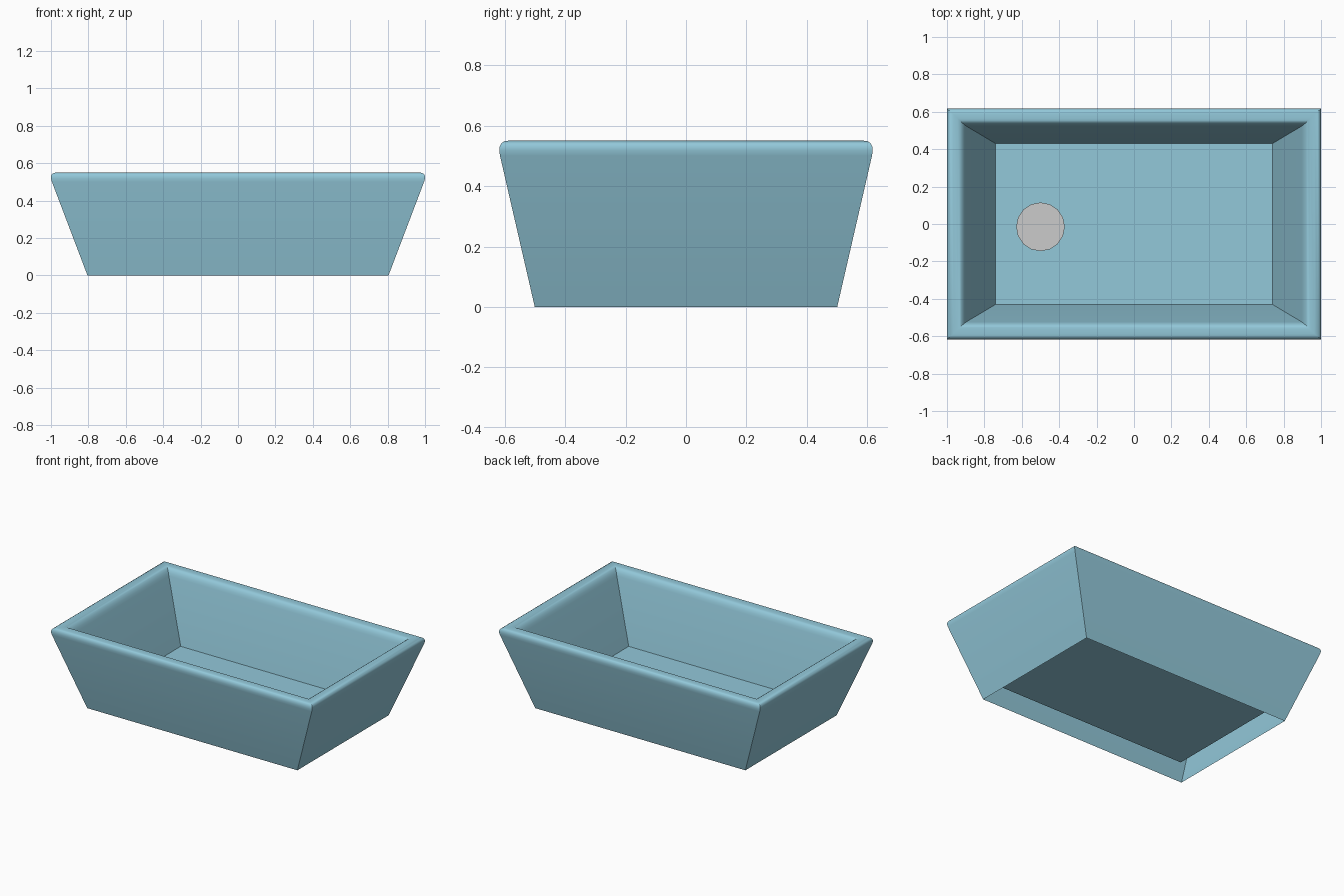
import bpy, bmesh, math
from mathutils import Vector

if "Cube" in bpy.data.objects:
    bpy.data.objects.remove(bpy.data.objects["Cube"])


def curve(a, c, b, n=5):
    """Rounded corner from a to b, pulled towards c."""
    a, c, b = Vector(a), Vector(c), Vector(b)
    return [a * (1 - t) ** 2 + c * 2 * t * (1 - t) + b * t * t
            for t in (i / n for i in range(n + 1))]


def finish(name, bm, angle):
    mesh = bpy.data.meshes.new(name)
    bm.to_mesh(mesh)
    bm.free()
    ob = bpy.data.objects.new(name, mesh)
    bpy.context.collection.objects.link(ob)
    bpy.ops.object.select_all(action='DESELECT')
    ob.select_set(True)
    bpy.context.view_layer.objects.active = ob
    bpy.ops.object.shade_smooth_by_angle(angle=math.radians(angle))
    return ob


# Basin: rectangular rings (half width, half depth, height) from the open
# underside, up the outer wall, over the rolled rim and down to the floor
rings = [Vector((0.805, 0.50, 0))]
rings += curve((0.995, 0.615, 0.50), (1.014, 0.626, 0.55), (0.965, 0.587, 0.55))
rings += curve((0.943, 0.565, 0.55), (0.915, 0.536, 0.55), (0.896, 0.523, 0.50))
rings += [Vector((0.74, 0.43, 0.09))]

bm = bmesh.new()
loops = [[bm.verts.new((sx * r.x, sy * r.y, r.z))
          for sx, sy in ((-1, -1), (1, -1), (1, 1), (-1, 1))] for r in rings]
for low, high in zip(loops, loops[1:]):
    for i in range(4):
        j = (i + 1) % 4
        bm.faces.new((low[i], low[j], high[j], high[i]))
bm.faces.new(loops[-1])
basin = finish("basin", bm, 40)

blue = bpy.data.materials.new("pale_blue")
blue.diffuse_color = (0.29, 0.58, 0.70, 1)
blue.use_nodes = True
blue.node_tree.nodes["Principled BSDF"].inputs["Base Color"].default_value = blue.diffuse_color
basin.data.materials.append(blue)

# Drain cover: thin disc resting on the floor
bm = bmesh.new()
bmesh.ops.create_cone(bm, cap_ends=True, segments=16, radius1=0.13,
                      radius2=0.13, depth=0.015)
bmesh.ops.translate(bm, verts=bm.verts, vec=(-0.5, -0.015, 0.0985))
finish("drain_cover", bm, 40)
